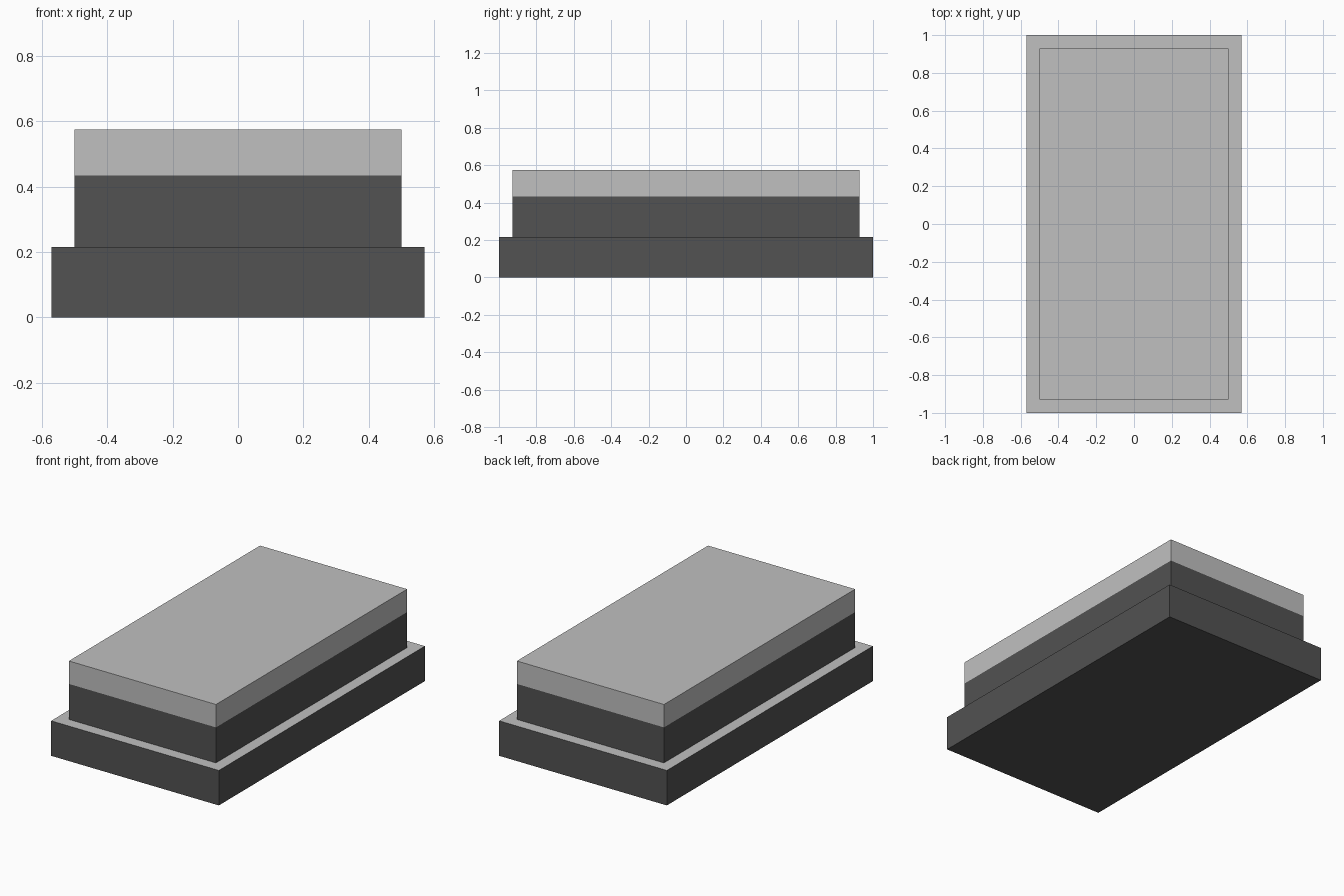
import bpy, bmesh

cube = bpy.data.objects.get("Cube")
if cube:
    bpy.data.objects.remove(cube, do_unlink=True)


def material(name, value):
    m = bpy.data.materials.new(name)
    colour = (value, value, value, 1)
    m.diffuse_color = colour
    m.use_nodes = True
    m.node_tree.nodes["Principled BSDF"].inputs["Base Color"].default_value = colour
    return m


DARK = material("dark grey", 0.084)
LIGHT = material("light grey", 0.527)


def slab(name, width, depth, bottom, top, split=None):
    """Box with a light top; sides are light above the split height."""
    bm = bmesh.new()
    bmesh.ops.create_cube(bm, size=1)
    bmesh.ops.scale(bm, vec=(width, depth, top - bottom), verts=bm.verts)
    bmesh.ops.translate(bm, vec=(0, 0, (bottom + top) / 2), verts=bm.verts)
    if split is not None:
        bmesh.ops.bisect_plane(bm, geom=bm.verts[:] + bm.edges[:] + bm.faces[:],
                               plane_co=(0, 0, split), plane_no=(0, 0, 1))
    bm.normal_update()
    limit = top if split is None else split
    for f in bm.faces:
        light = f.normal.z > 0.5 or f.calc_center_median().z > limit
        f.material_index = int(light)
    mesh = bpy.data.meshes.new(name)
    bm.to_mesh(mesh)
    bm.free()
    mesh.materials.append(DARK)
    mesh.materials.append(LIGHT)
    obj = bpy.data.objects.new(name, mesh)
    bpy.context.collection.objects.link(obj)
    return obj


# Wide lower slab with a light ledge
slab("base_slab", 1.14, 2.0, 0.0, 0.215)
# Narrower upper block with a light upper band
slab("upper_block", 1.0, 1.856, 0.215, 0.574, split=0.433)
